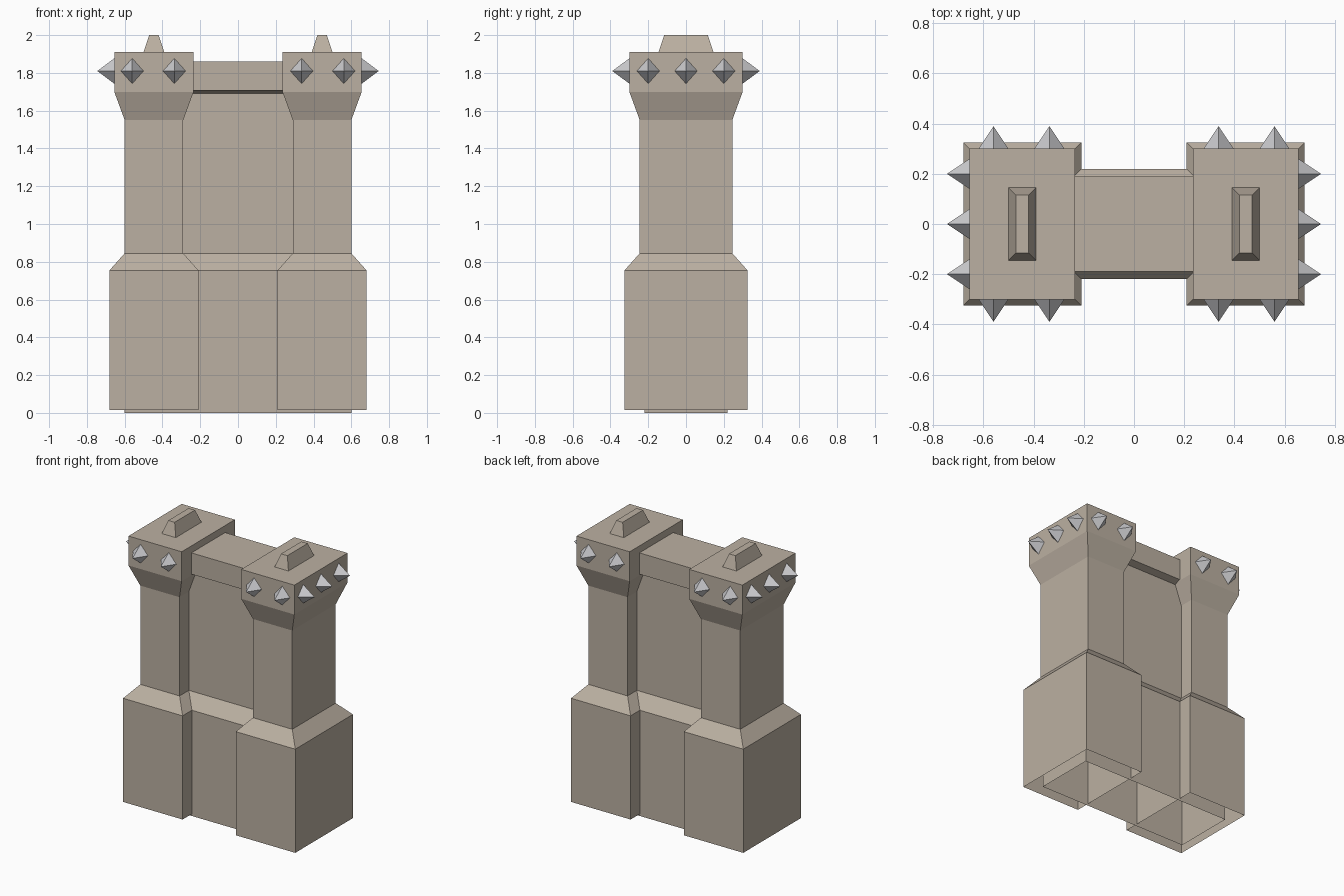
import bpy, bmesh
from mathutils import Vector

if "Cube" in bpy.data.objects:
    bpy.data.objects.remove(bpy.data.objects["Cube"])


def material(name, rgb):
    m = bpy.data.materials.new(name)
    m.diffuse_color = (*rgb, 1)
    m.use_nodes = True
    m.node_tree.nodes["Principled BSDF"].inputs["Base Color"].default_value = m.diffuse_color
    return m


STONE = material("warm grey stone", (0.50, 0.435, 0.36))
STEEL = material("light steel", (0.60, 0.60, 0.62))


def finish(name, bm, mat):
    bmesh.ops.recalc_face_normals(bm, faces=bm.faces[:])
    me = bpy.data.meshes.new(name)
    bm.to_mesh(me)
    bm.free()
    me.materials.append(mat)
    ob = bpy.data.objects.new(name, me)
    bpy.context.collection.objects.link(ob)
    return ob


def loft(name, rings, bottom=False):
    """Stack of rectangles (x0, x1, half depth, z), closed on top."""
    bm = bmesh.new()
    loops = []
    for x0, x1, y, z in rings:
        loops.append([bm.verts.new(c) for c in
                      ((x0, -y, z), (x1, -y, z), (x1, y, z), (x0, y, z))])
    for a, b in zip(loops, loops[1:]):
        for i in range(4):
            j = (i + 1) % 4
            bm.faces.new((a[i], a[j], b[j], b[i]))
    bm.faces.new(loops[-1])
    if bottom:
        bm.faces.new(loops[0][::-1])
    return finish(name, bm, STONE)


def spike(bm, base, normal, r=0.06, h=0.067, depth=0.09):
    """Four-sided pyramid standing on edge, pointing along normal."""
    base, n = Vector(base), Vector(normal)
    up = Vector((0, 0, 1))
    side = up.cross(n)
    ring = [bm.verts.new(base + d) for d in (side * r, up * h, -side * r, -up * h)]
    tip = bm.verts.new(base + n * depth)
    for i in range(4):
        bm.faces.new((ring[i], ring[(i + 1) % 4], tip))
    bm.faces.new(ring[::-1])


# Curtain wall between the towers, open underneath
loft("wall", [(-0.60, 0.60, 0.22, 0), (-0.60, 0.60, 0.22, 0.755),
              (-0.52, 0.52, 0.14, 0.845), (-0.52, 0.52, 0.14, 1.71)])
# Overhanging wall top
loft("wall_parapet", [(-0.50, 0.50, 0.14, 1.692), (-0.50, 0.50, 0.19, 1.708),
                      (-0.50, 0.50, 0.19, 1.86)], bottom=True)

for label, s in (("left", -1), ("right", 1)):
    # Tower: wide base, sloped shoulder, shaft, flared head
    profile = [(0.21, 0.68, 0.325, 0.015), (0.21, 0.68, 0.325, 0.755),
               (0.29, 0.60, 0.245, 0.845), (0.29, 0.60, 0.245, 1.55),
               (0.235, 0.655, 0.30, 1.70), (0.235, 0.655, 0.30, 1.91)]
    loft(label + "_tower", [(s * a, s * b, y, z) for a, b, y, z in profile])
    # Tapered ridge block on the roof
    loft(label + "_roof_block", [(s * 0.39, s * 0.50, 0.145, 1.91),
                                 (s * 0.42, s * 0.47, 0.115, 2.0)], bottom=True)
    # Spikes on the front, back and outer faces
    bm = bmesh.new()
    for x in (0.337, 0.56):
        for d in (-1, 1):
            spike(bm, (s * x, d * 0.30, 1.81), (0, d, 0))
    for y in (-0.2, 0, 0.2):
        spike(bm, (s * 0.655, y, 1.81), (s, 0, 0))
    finish(label + "_spikes", bm, STEEL)
